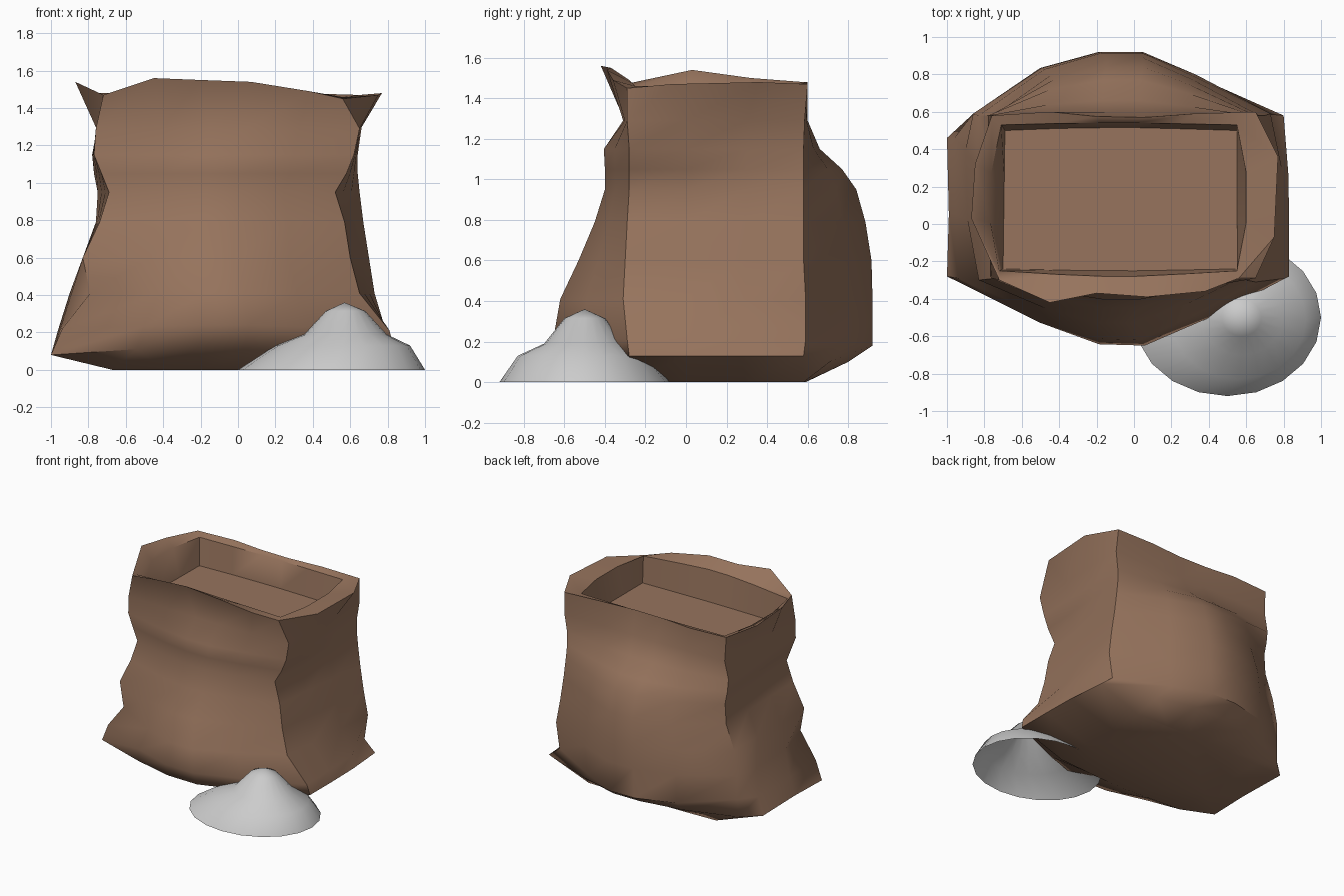
import bpy, bmesh, math

if "Cube" in bpy.data.objects:
    bpy.data.objects.remove(bpy.data.objects["Cube"])

T = [0, .25, .43, .57, .77]          # spacing across front and back
BULGE = [0, .66, .98, 1, .58]        # bulge weight at each spacing


def ring(z, fl, fr, bl, br, yf, yb, front, back, zf=None, zb=None, side=0.0):
    """16-point sack section: bulged front and back; z is one height or (left, right)."""
    zl, zr = z if isinstance(z, tuple) else (z, z)
    pts = []
    for t, w in zip(T, BULGE):
        zc = zl + (zr - zl) * t
        pts.append((fl + (fr - fl) * t, yf + (front - yf) * w, zc + ((zf or zc) - zc) * w))
    for t in (0, .33, .67):
        pts.append((fr + (br - fr) * t + (side if t else 0), yf + (yb - yf) * t, zr))
    for t, w in zip(T, [0, .63, 1, 1, .74]):
        zc = zr + (zl - zr) * t
        pts.append((br + (bl - br) * t, yb + (back - yb) * w, zc + ((zb or zc) - zc) * w))
    for t in (0, .33, .67):
        pts.append((bl + (fl - bl) * t - (side if t else 0), yb + (yf - yb) * t, zl))
    return pts


def loft(name, rings, cap_start, cap_end, angle):
    """Skin closed rings into one mesh object with smooth faces."""
    bm = bmesh.new()
    vs = [[bm.verts.new(p) for p in r] for r in rings]
    for a, b in zip(vs, vs[1:]):
        n = len(a)
        for i in range(n):
            j = (i + 1) % n
            if len(b) == 1:
                bm.faces.new((a[i], a[j], b[0]))
            else:
                bm.faces.new((a[i], a[j], b[j], b[i]))
    if cap_start:
        bm.faces.new(vs[0][::-1])
    if cap_end:
        bm.faces.new(vs[-1])
    me = bpy.data.meshes.new(name)
    bm.to_mesh(me)
    bm.free()
    ob = bpy.data.objects.new(name, me)
    bpy.context.collection.objects.link(ob)
    bpy.ops.object.select_all(action='DESELECT')
    ob.select_set(True)
    bpy.context.view_layer.objects.active = ob
    bpy.ops.object.shade_smooth_by_angle(angle=math.radians(angle))
    return ob


# Sack: flat base, slumped body, flared uneven rim, sunken filling
body = [
    ring(0, -.67, .45, -.67, .45, -.28, .58, -.31, .59),
    ring((.08, .13), -1, .83, -.87, .80, -.28, .58, -.58, .80, .12, .10),
    ring((.22, .21), -.94, .81, -.86, .70, -.29, .59, -.65, .92, .24, .18),
    ring(.41, -.79, .65, -.86, .73, -.31, .59, -.62, .92),
    ring(.60, -.83, .60, -.83, .70, -.30, .58, -.53, .915),
    ring(.79, -.74, .57, -.76, .67, -.29, .58, -.45, .885),
    ring(.95, -.69, .52, -.75, .65, -.28, .58, -.40, .84),
    ring(1.05, -.73, .58, -.77, .64, -.28, .58, -.40, .77),
    ring(1.15, -.77, .62, -.78, .64, -.28, .58, -.405, .66),
    ring(1.29, -.76, .65, -.75, .66, -.29, .585, -.31, .60),
]
# Slack folds low on the left and right sides
body[1][14:] = [(-1, .46, .08), (-.99, .05, .08)]
body[2][14:] = [(-.96, .46, .22), (-.95, .05, .22)]
body[3][14:] = [(-.90, .40, .41), (-.89, .02, .41)]
body[1][6:8] = [(.83, .0, .13), (.825, .27, .13)]
body[2][6:8] = [(.80, .0, .21), (.79, .30, .21)]
rim = [
    (-.72, -.30, 1.47), (-.45, -.42, 1.56), (-.2, -.37, 1.55), (.07, -.39, 1.54),
    (.38, -.36, 1.49), (.56, -.29, 1.45), (.75, -.07, 1.47), (.77, .36, 1.48),
    (.65, .60, 1.47), (.32, .59, 1.48), (.05, .57, 1.48), (-.2, .575, 1.48),
    (-.45, .60, 1.48), (-.76, .58, 1.48), (-.85, .32, 1.50), (-.87, .03, 1.54),
]
inner = [
    ring(1.46, -.72, .55, -.71, .55, -.25, .53, -.28, .54, 1.49, 1.46, .05),
    ring(1.25, -.70, .55, -.69, .55, -.24, .50, -.25, .515),
]
sack = loft("sack", body + [rim] + inner, True, True, 52)
cloth = bpy.data.materials.new("brown_cloth")
cloth.diffuse_color = (.31, .175, .11, 1)
cloth.use_nodes = True
cloth.node_tree.nodes["Principled BSDF"].inputs["Base Color"].default_value = cloth.diffuse_color
sack.data.materials.append(cloth)

# Spilled heap: open-bottomed cone with a steep top
heap = []
for cx, cy, rx, ry, z in [(.50, -.50, .50, .42, 0), (.56, -.51, .36, .32, .13),
                          (.575, -.50, .22, .20, .19), (.575, -.50, .105, .10, .315)]:
    heap.append([(cx + rx * math.cos(k * math.tau / 20),
                  cy + ry * math.sin(k * math.tau / 20), z) for k in range(20)])
heap.append([(.57, -.50, .36)])
loft("spilled_heap", heap, False, False, 60)
